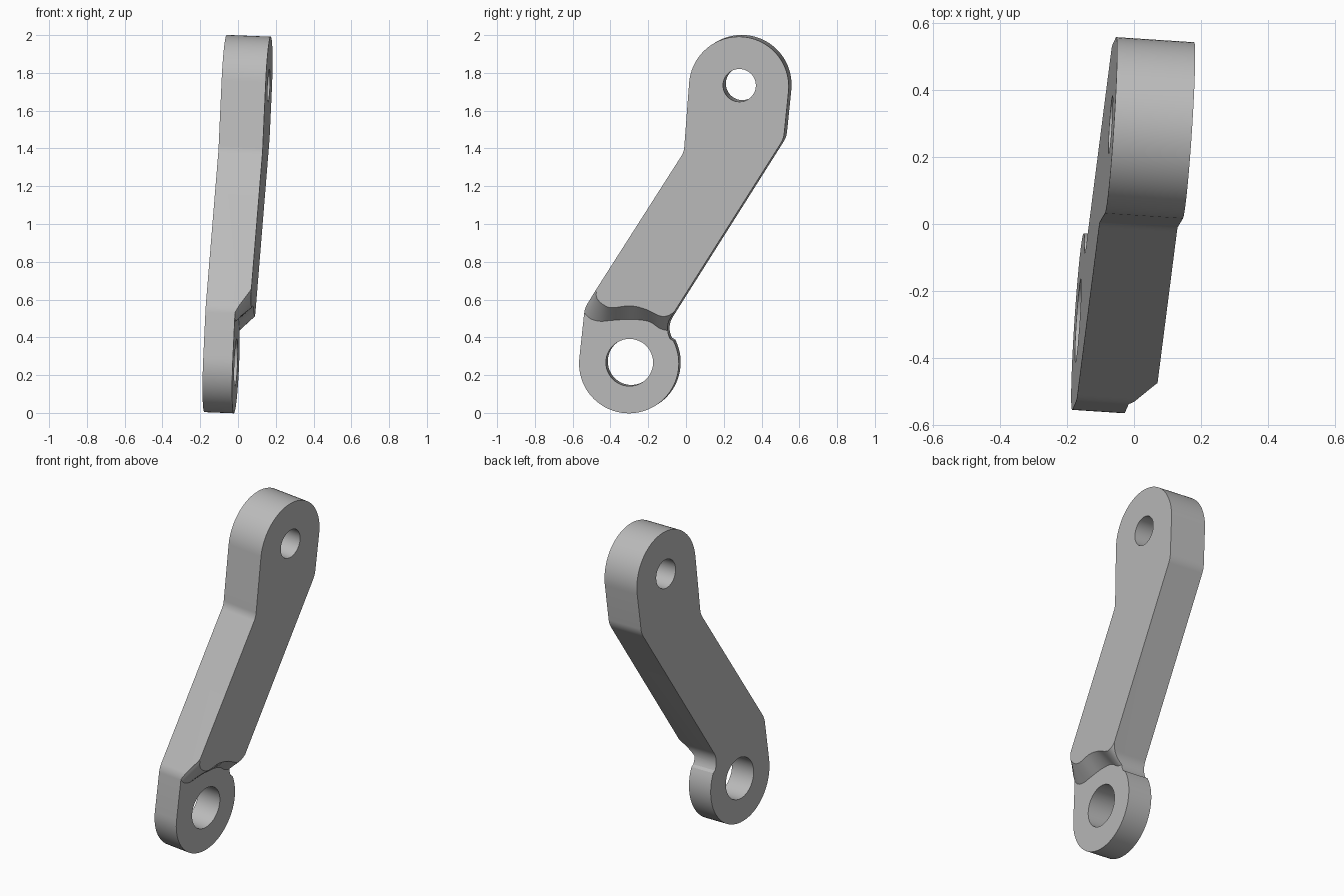
import bpy, bmesh
from math import sin, cos, radians, tan
from mathutils import Vector

cube = bpy.data.objects.get("Cube")
if cube:
    bpy.data.objects.remove(cube, do_unlink=True)

# Plate frame: the arm leans slightly, so depth is measured along its normal
NORMAL = Vector((0.997, -0.065, -0.04)).normalized()
BACK = -0.159
THIN, THICK = 0.157, 0.234


def place(p, depth):
    """Point with the given y, z lying on the plane at this depth."""
    y, z = p
    x = (BACK + depth - NORMAL.y * y - NORMAL.z * z) / NORMAL.x
    return Vector((x, y, z))


def arc(center, r, a0, a1, n):
    return [Vector((center[0] + r * cos(radians(a0 + (a1 - a0) * i / n)),
                    center[1] + r * sin(radians(a0 + (a1 - a0) * i / n))))
            for i in range(n + 1)]


def fillet(before, corner, after, r, n=8):
    """Rounded corner as an arc tangent to both sides."""
    c = Vector(corner)
    u = (Vector(before) - c).normalized()
    v = (Vector(after) - c).normalized()
    half = u.angle(v) / 2
    mid = c + (u + v).normalized() * r / sin(half)
    start, end = c + u * r / tan(half), c + v * r / tan(half)
    return [mid + (start.lerp(end, i / n) - mid).normalized() * r
            for i in range(n + 1)]


def smooth_curve(points, n=5):
    """Catmull-Rom curve through the points."""
    p = [Vector(q) for q in points]
    p = [p[0]] + p + [p[-1]]
    out = []
    for a, b, c, d in zip(p, p[1:], p[2:], p[3:]):
        for i in range(n):
            t = i / n
            out.append(0.5 * (2 * b + (c - a) * t + (2 * a - 5 * b + 4 * c - d) * t * t
                              + (3 * b - a - 3 * c + d) * t ** 3))
    return out + [p[-1]]


def loft(name, lower, upper):
    """Closed solid between two matching loops."""
    bm = bmesh.new()
    lo = [bm.verts.new(v) for v in lower]
    hi = [bm.verts.new(v) for v in upper]
    bm.faces.new(lo)
    bm.faces.new(hi)
    for i in range(len(lo)):
        j = (i + 1) % len(lo)
        bm.faces.new((lo[i], lo[j], hi[j], hi[i]))
    bmesh.ops.recalc_face_normals(bm, faces=bm.faces)
    mesh = bpy.data.meshes.new(name)
    bm.to_mesh(mesh)
    bm.free()
    obj = bpy.data.objects.new(name, mesh)
    bpy.context.collection.objects.link(obj)
    return obj


def prism(name, outline, d0, d1):
    base = [place(p, 0) for p in outline]
    return loft(name, [v + NORMAL * d0 for v in base], [v + NORMAL * d1 for v in base])


# Arm outline: two round ends joined by a slanted shank
top_center, low_center = (0.295, 1.737), (-0.292, 0.268)
top_arc = arc(top_center, 0.264, -6, 175, 40)
low_arc = arc(low_center, 0.264, 174, 387, 46)
knee, heel, elbow = (0.004, 1.39), (-0.526, 0.56), (0.532, 1.46)
neck = arc((0.02, 0.45), 0.107, 209, 148, 12)
outline = (top_arc
           + fillet(top_arc[-1], knee, heel, 0.1)
           + fillet(knee, heel, low_arc[0], 0.12)
           + low_arc + neck
           + fillet(neck[-1], elbow, top_arc[0], 0.12))
arm = prism("link_arm", outline, 0, THICK)

# Wavy sloped step that thins the lower end
step_floor = smooth_curve([(-0.58, 0.6), (-0.545, 0.54), (-0.508, 0.5), (-0.455, 0.485),
                           (-0.39, 0.49), (-0.296, 0.495), (-0.2, 0.485), (-0.138, 0.447),
                           (-0.095, 0.437), (-0.06, 0.45), (0.03, 0.5)])
step_rim = smooth_curve([(-0.46, 0.74), (-0.472, 0.65), (-0.472, 0.61), (-0.44, 0.575),
                         (-0.39, 0.557), (-0.296, 0.567), (-0.217, 0.55), (-0.138, 0.513),
                         (-0.095, 0.515), (-0.05, 0.545), (0.03, 0.62)])
below = [Vector((0.2, -0.1)), Vector((-0.7, -0.1))]
floor_loop = step_floor + below + [Vector((-0.7, 0.6))]
rim_loop = step_rim + below + [Vector((-0.7, 0.74))]
OVER = 1.4
over_loop = [a.lerp(b, OVER) for a, b in zip(floor_loop, rim_loop)]
cutters = [
    loft("step_cutter", [place(p, THIN) for p in floor_loop],
         [place(p, THIN + (THICK - THIN) * OVER) for p in over_loop]),
    # Pin holes at both ends
    prism("upper_hole_cutter", arc((0.298, 1.743), 0.087, 0, 352.5, 47), -0.1, 0.4),
    prism("lower_hole_cutter", arc((-0.289, 0.273), 0.125, 0, 352.5, 47), -0.1, 0.4),
]

bpy.ops.object.select_all(action='DESELECT')
arm.select_set(True)
bpy.context.view_layer.objects.active = arm
for cutter in cutters:
    cutter.hide_render = True
    mod = arm.modifiers.new(cutter.name, 'BOOLEAN')
    mod.operation = 'DIFFERENCE'
    mod.solver = 'EXACT'
    mod.object = cutter
    bpy.ops.object.modifier_apply(modifier=mod.name)
    bpy.data.objects.remove(cutter, do_unlink=True)

# Single plain grey finish
grey = bpy.data.materials.new("plain_grey")
grey.use_nodes = True
color = (0.5, 0.5, 0.5, 1)
grey.diffuse_color = color
grey.node_tree.nodes["Principled BSDF"].inputs["Base Color"].default_value = color
arm.data.materials.clear()
arm.data.materials.append(grey)
for poly in arm.data.polygons:
    poly.material_index = 0
bpy.ops.object.shade_smooth_by_angle(angle=radians(30))
